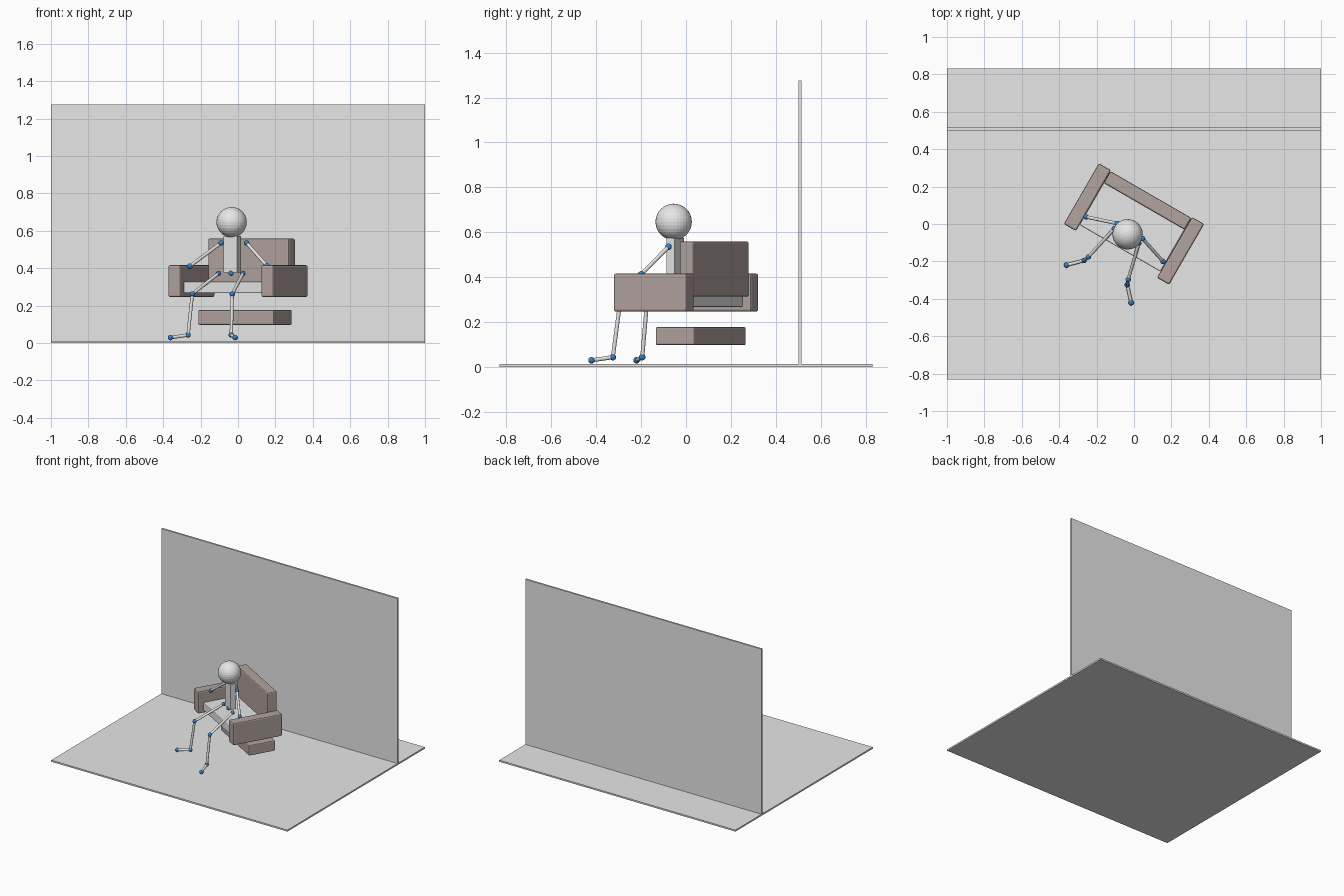
import bpy, math
from mathutils import Vector, Matrix

if "Cube" in bpy.data.objects:
    bpy.data.objects.remove(bpy.data.objects["Cube"])


def material(name, rgb):
    m = bpy.data.materials.new(name)
    m.diffuse_color = (*rgb, 1)
    m.use_nodes = True
    m.node_tree.nodes["Principled BSDF"].inputs["Base Color"].default_value = m.diffuse_color
    return m


GREY = material("light grey", (0.8, 0.8, 0.8))
BROWN = material("warm brown grey", (0.45, 0.37, 0.345))
BLUE = material("joint blue", (0.036, 0.235, 0.63))
TURN = Matrix.Rotation(math.radians(-30), 4, 'Z')  # armchair is turned to one side


def box(name, centre, size, mat, bevel=0.0, turned=False):
    bpy.ops.mesh.primitive_cube_add(size=1)
    ob = bpy.context.object
    ob.name = name
    ob.data.transform(Matrix.Translation(centre) @ Matrix.Diagonal((*size, 1)))
    if turned:
        ob.data.transform(TURN)
    if bevel:
        mod = ob.modifiers.new("soft_edges", 'BEVEL')
        mod.width, mod.segments = bevel, 2
    ob.data.materials.append(mat)
    return ob


def ball(name, centre, radius, mat, segments=32, rings=16):
    bpy.ops.mesh.primitive_uv_sphere_add(segments=segments, ring_count=rings,
                                         radius=radius, location=centre)
    ob = bpy.context.object
    ob.name = name
    ob.data.materials.append(mat)
    return ob


def rod(name, a, b, radius, mat):
    a, b = Vector(a), Vector(b)
    bpy.ops.mesh.primitive_cylinder_add(vertices=16, radius=radius, depth=(b - a).length,
                                        location=(a + b) / 2)
    ob = bpy.context.object
    ob.name = name
    ob.rotation_euler = (b - a).to_track_quat('Z', 'Y').to_euler()
    ob.data.materials.append(mat)
    bpy.ops.object.shade_smooth_by_angle()


# Room: floor slab and wall panel
box("floor", (0, 0, 0.006), (2, 1.662, 0.012), GREY)
box("wall", (0, 0.508, 0.64), (2, 0.014, 1.27), GREY)

# Armchair
for side, s in (("left", -1), ("right", 1)):
    box(side + "_armrest", (s * 0.2875, 0, 0.331), (0.075, 0.375, 0.17), BROWN, 0.009, True)
box("backrest", (0, 0.145, 0.436), (0.5, 0.073, 0.246), BROWN, 0.009, True)
box("seat", (0, 0, 0.298), (0.5, 0.3, 0.062), GREY, 0.006, True)
box("chair_base", (0, 0.076, 0.137), (0.466, 0.2, 0.08), BROWN, 0.007, True)

# Seated figure: head and torso
ball("head", (-0.034, -0.055, 0.646), 0.081, GREY)
torso = box("torso", (0, 0, 0.475), (0.084, 0.042, 0.196), GREY)
torso.data.transform(Matrix.Translation((-0.03, -0.048, 0)) @ TURN)
ball("pelvis_joint", (-0.037, -0.064, 0.373), 0.014, BLUE, 16, 8)

# Limbs: chains of joints linked by rods
limbs = {
    "left_arm": [(-0.091, 0.003, 0.535), (-0.256, 0.038, 0.412)],
    "right_arm": [(0.046, -0.078, 0.535), (0.155, -0.2, 0.412)],
    "left_leg": [(-0.105, -0.025, 0.372), (-0.244, -0.176, 0.262),
                 (-0.267, -0.195, 0.043), (-0.361, -0.22, 0.029)],
    "right_leg": [(0.026, -0.102, 0.372), (-0.031, -0.297, 0.262),
                  (-0.036, -0.326, 0.043), (-0.015, -0.421, 0.029)],
}
for limb, joints in limbs.items():
    for i, p in enumerate(joints):
        ball(f"{limb}_joint_{i + 1}", p, 0.0145, BLUE, 16, 8)
    for i, (a, b) in enumerate(zip(joints, joints[1:])):
        rod(f"{limb}_segment_{i + 1}", a, b, 0.009, GREY)
